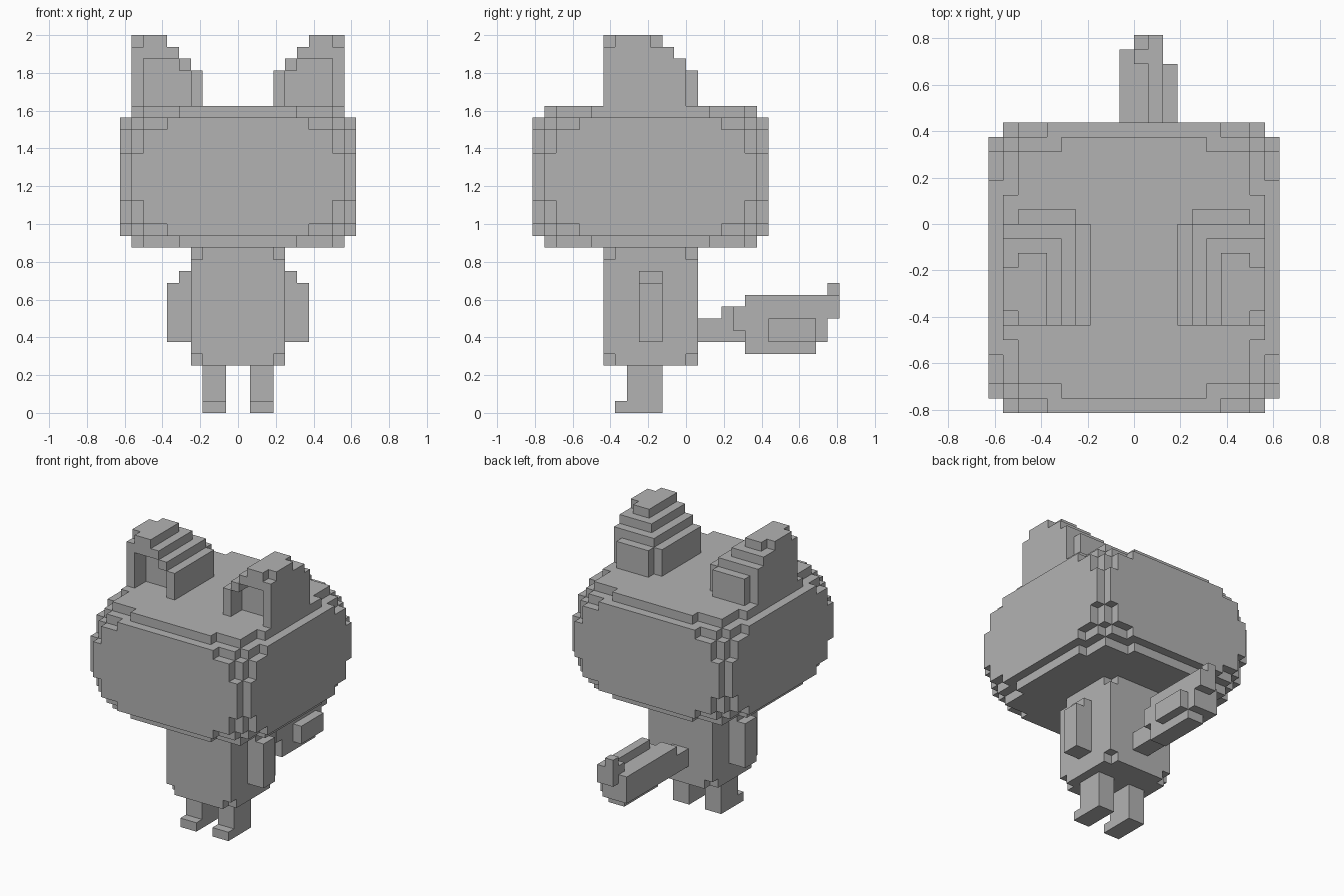
import bpy
import bmesh
from itertools import product
from mathutils import Vector

old = bpy.data.objects.get("Cube")
if old:
    bpy.data.objects.remove(old, do_unlink=True)

U = 1 / 16  # edge of one block

grey = bpy.data.materials.new("plain_grey")
grey.use_nodes = True
colour = (0.45, 0.45, 0.45, 1)
grey.diffuse_color = colour
grey.node_tree.nodes["Principled BSDF"].inputs["Base Color"].default_value = colour


def cells(boxes):
    """Blocks covered by boxes given as (x0, x1, y0, y1, z0, z1)."""
    found = set()
    for x0, x1, y0, y1, z0, z1 in boxes:
        found.update(product(range(x0, x1), range(y0, y1), range(z0, z1)))
    return found


def mirror(blocks):
    return {(-x - 1, y, z) for x, y, z in blocks}


def corners(x0, x1, y0, y1, z0, z1):
    return set(product((x0, x1 - 1), (y0, y1 - 1), (z0, z1 - 1)))


def make_part(name, blocks):
    """Skin a set of blocks, then merge the flat areas."""
    bm = bmesh.new()
    verts = {}
    for block in blocks:
        for axis, side in product(range(3), (0, 1)):
            near = list(block)
            near[axis] += 2 * side - 1
            if tuple(near) in blocks:
                continue
            ring = []
            for a, b in ((0, 0), (1, 0), (1, 1), (0, 1)):
                p = list(block)
                p[axis] += side
                p[(axis + 1) % 3] += a
                p[(axis + 2) % 3] += b
                key = tuple(p)
                if key not in verts:
                    verts[key] = bm.verts.new(Vector(key) * U)
                ring.append(verts[key])
            bm.faces.new(ring if side else ring[::-1])
    bmesh.ops.dissolve_limit(bm, angle_limit=0.01, verts=bm.verts[:], edges=bm.edges[:])
    mesh = bpy.data.meshes.new(name)
    bm.to_mesh(mesh)
    bm.free()
    mesh.materials.append(grey)
    obj = bpy.data.objects.new(name, mesh)
    bpy.context.collection.objects.link(obj)


def make_pair(name, blocks):
    make_part("left_" + name, blocks)
    make_part("right_" + name, mirror(blocks))


# Head: a core with one stepped plate on each of its six sides
core = (-9, 9, -12, 6, 15, 25)
head = cells([core]) - corners(*core)
head |= cells([
    # front and back plates
    *[(-w, w, y, y + 1, 20 - h, 20 + h)
      for y in (-13, 6) for w, h in ((9, 2), (8, 4), (6, 5))],
    # side plates
    *[(x, x + 1, -3 - d, -3 + d, 20 - h, 20 + h)
      for x in (-10, 9) for d, h in ((9, 2), (8, 4), (6, 5))],
    # top and bottom plates
    *[(-w, w, -3 - d, -3 + d, z, z + 1)
      for z in (14, 25) for w, d in ((9, 5), (8, 8), (5, 9))],
])
make_part("head", head)

# Ears: stepped towards the middle and the back, hollow in front
ear = cells([
    (3, 9, -7, 0, 26, 29), (4, 8, 0, 1, 26, 29),
    (4, 9, -7, 0, 29, 30), (5, 9, -7, -1, 30, 31),
    (6, 8, -7, -2, 31, 32), (8, 9, -6, -3, 31, 32),
])
ear -= cells([(4, 8, -7, -5, 26, 29), (5, 8, -7, -5, 29, 30)])
make_pair("ear", ear)

# Body with clipped corners
trunk = (-4, 4, -7, 1, 4, 14)
make_part("body", cells([trunk]) - corners(*trunk))

# Arms and legs
make_pair("arm", cells([(4, 5, -4, -2, 6, 12), (5, 6, -4, -2, 6, 11)]))
make_pair("leg", cells([(1, 3, -5, -2, 0, 4), (1, 3, -6, -5, 0, 1)]))

# Tail: root, bushy middle with a ridge, and raised tip
make_part("tail", cells([
    (-1, 1, 1, 3, 6, 8),
    (-1, 1, 3, 12, 6, 9),
    (1, 2, 4, 11, 7, 9),
    (0, 2, 5, 11, 5, 9),
    (1, 2, 5, 11, 9, 10),
    (2, 3, 7, 11, 6, 8),
    (0, 2, 11, 12, 6, 10),
    (0, 2, 12, 13, 8, 10),
    (0, 1, 12, 13, 10, 11),
]))
